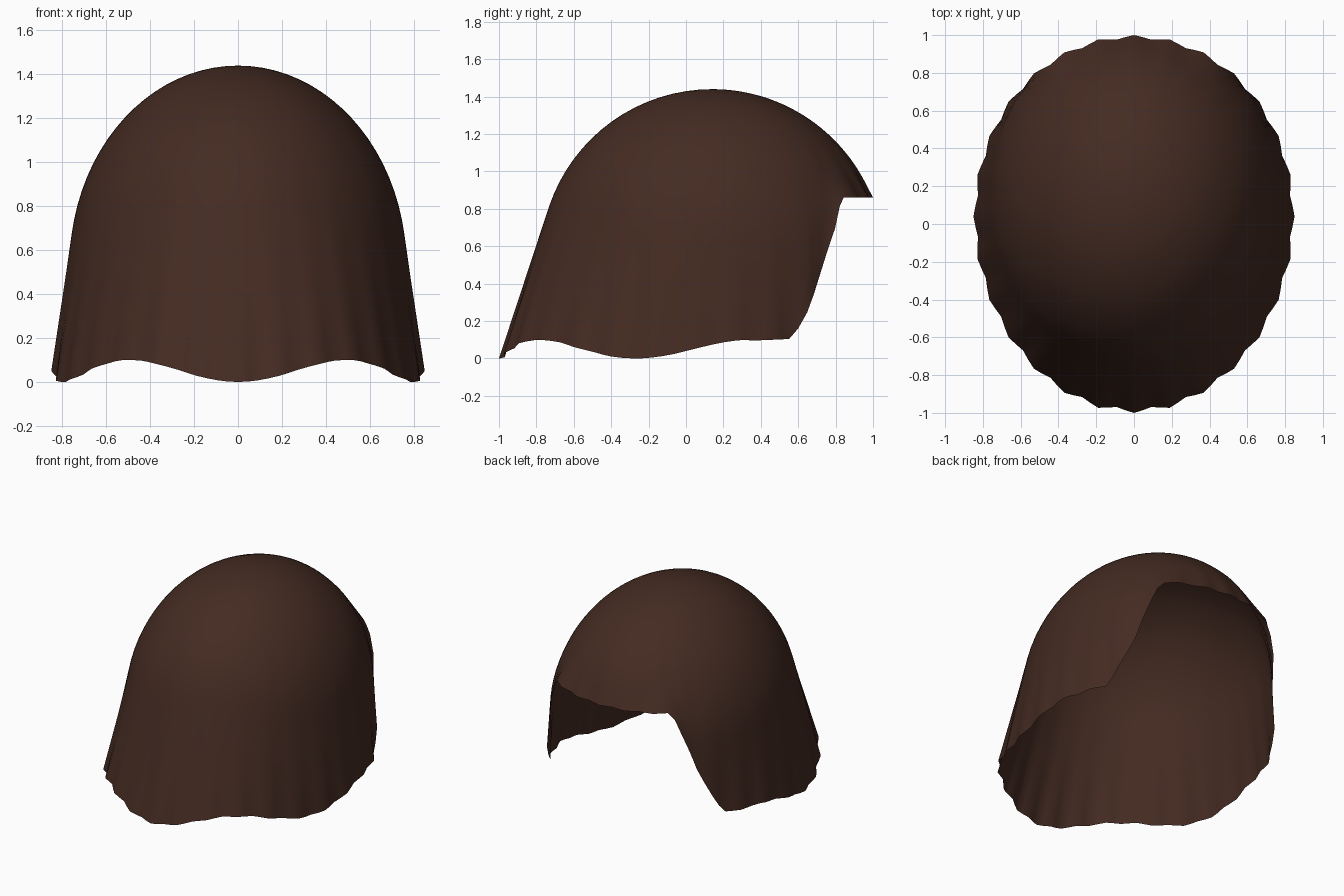
import bpy, bmesh, math

if "Cube" in bpy.data.objects:
    bpy.data.objects.remove(bpy.data.objects["Cube"])

COLS, ROWS, LOCKS = 112, 28, 28
CENTRE_Y, CENTRE_Z = 0.14, 0.52      # centre of the skull ellipsoid
RX, RY, RZ = 0.77, 0.92, 0.92        # its radii

# Rim height around the face opening: (degrees from the nape, height)
OPENING = [(108, .095), (123, .105), (127, .2), (134.5, .42), (139, .61), (146, .86), (181, .86)]


def rim_height(deg):
    if deg < OPENING[0][0]:
        return 0.05 * (1 - math.cos(math.radians(deg * 5)))
    for (a, za), (b, zb) in zip(OPENING, OPENING[1:]):
        if deg <= b:
            return za + (zb - za) * (deg - a) / (b - a)


def hair_column(angle):
    """Points from crown to rim: over the skull, then straight off it at a tangent."""
    ripple = 0.011 * (1 - math.cos(LOCKS * angle))
    x = 0.85 * math.sin(angle) / RX
    y = (-math.cos(angle) + 0.04 * math.sin(angle) ** 2 - CENTRE_Y) / RY
    reach = math.hypot(x, y)
    drop = (rim_height(abs(math.degrees(angle))) - CENTRE_Z) / RZ
    far = math.hypot(reach, drop)
    rim_lift = math.atan2(drop, reach)
    lift = rim_lift + (math.acos(1 / far) if far > 1 else 0)
    arc = math.pi / 2 - lift
    tail = math.sqrt(max(far * far - 1, 0))
    points = []
    for r in range(1, ROWS + 1):
        t = r / ROWS
        s = t * (arc + tail)
        if s <= arc or tail == 0:
            swell = 1 if tail else 1 + (far - 1) * t
            q, v = math.sin(s) * swell, math.cos(s) * swell
        else:
            k = (s - arc) / tail
            q = math.cos(lift) * (1 - k) + reach * k
            v = math.sin(lift) * (1 - k) + drop * k
        # Strands ripple towards the rim
        q *= 1 - ripple * t ** 5
        points.append((x / reach * q * RX, CENTRE_Y + y / reach * q * RY, CENTRE_Z + v * RZ))
    return points


# Hair shell: open sheet from crown to wavy rim
bm = bmesh.new()
crown = bm.verts.new((0, CENTRE_Y, CENTRE_Z + RZ))
columns = [[bm.verts.new(p) for p in hair_column(-math.pi + 2 * math.pi * c / COLS)]
           for c in range(COLS)]
for c, left in enumerate(columns):
    right = columns[(c + 1) % COLS]
    bm.faces.new((crown, left[0], right[0]))
    for r in range(ROWS - 1):
        bm.faces.new((left[r], left[r + 1], right[r + 1], right[r]))
for face in bm.faces:
    face.smooth = True

mesh = bpy.data.meshes.new("hair")
bm.to_mesh(mesh)
bm.free()
hair = bpy.data.objects.new("hair", mesh)
bpy.context.collection.objects.link(hair)

brown = bpy.data.materials.new("dark brown")
brown.diffuse_color = (0.058, 0.024, 0.016, 1)
brown.use_nodes = True
brown.node_tree.nodes["Principled BSDF"].inputs["Base Color"].default_value = brown.diffuse_color
mesh.materials.append(brown)
